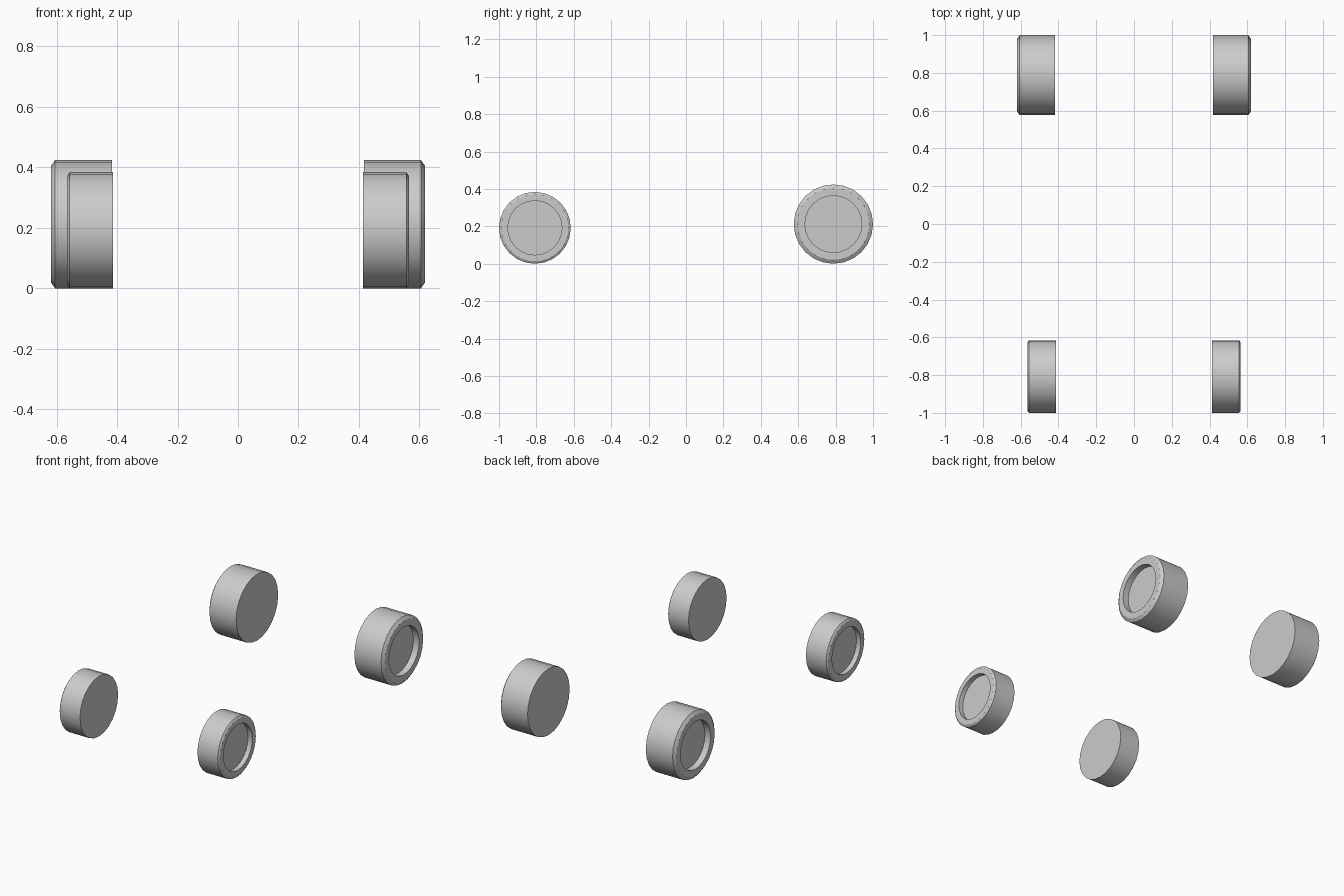
import bpy, bmesh, math

if "Cube" in bpy.data.objects:
    bpy.data.objects.remove(bpy.data.objects["Cube"])

SIDES = 24


def wheel(name, side, y, radius, x_in, x_out, hub_r, bevel, depth):
    # Half-section (distance along axle, radius), turned around the x axis
    profile = [
        (x_in, radius),
        (x_out - bevel * 0.7, radius),
        (x_out, radius - bevel),
        (x_out, hub_r),
        (x_out - depth, hub_r),
    ]
    bm = bmesh.new()
    rings = []
    for x, r in profile:
        ring = []
        for i in range(SIDES):
            a = 2 * math.pi * i / SIDES
            ring.append(bm.verts.new((side * x, y + r * math.sin(a), radius + r * math.cos(a))))
        rings.append(ring)
    for a, b in zip(rings, rings[1:]):
        for i in range(SIDES):
            j = (i + 1) % SIDES
            bm.faces.new((a[i], a[j], b[j], b[i]))
    # Flat inner side and recessed hub floor
    bm.faces.new(rings[0])
    bm.faces.new(rings[-1])
    bmesh.ops.recalc_face_normals(bm, faces=bm.faces)
    mesh = bpy.data.meshes.new(name)
    bm.to_mesh(mesh)
    bm.free()
    obj = bpy.data.objects.new(name, mesh)
    bpy.context.collection.objects.link(obj)
    bpy.ops.object.select_all(action='DESELECT')
    obj.select_set(True)
    bpy.context.view_layer.objects.active = obj
    bpy.ops.object.shade_smooth_by_angle(angle=math.radians(30))


# Narrower front pair and larger, wider rear pair
for label, side in (("left", -1), ("right", 1)):
    wheel(f"front_{label}_wheel", side, -0.808, 0.192, 0.414, 0.565, 0.145, 0.012, 0.03)
    wheel(f"rear_{label}_wheel", side, 0.788, 0.212, 0.417, 0.619, 0.152, 0.02, 0.04)
